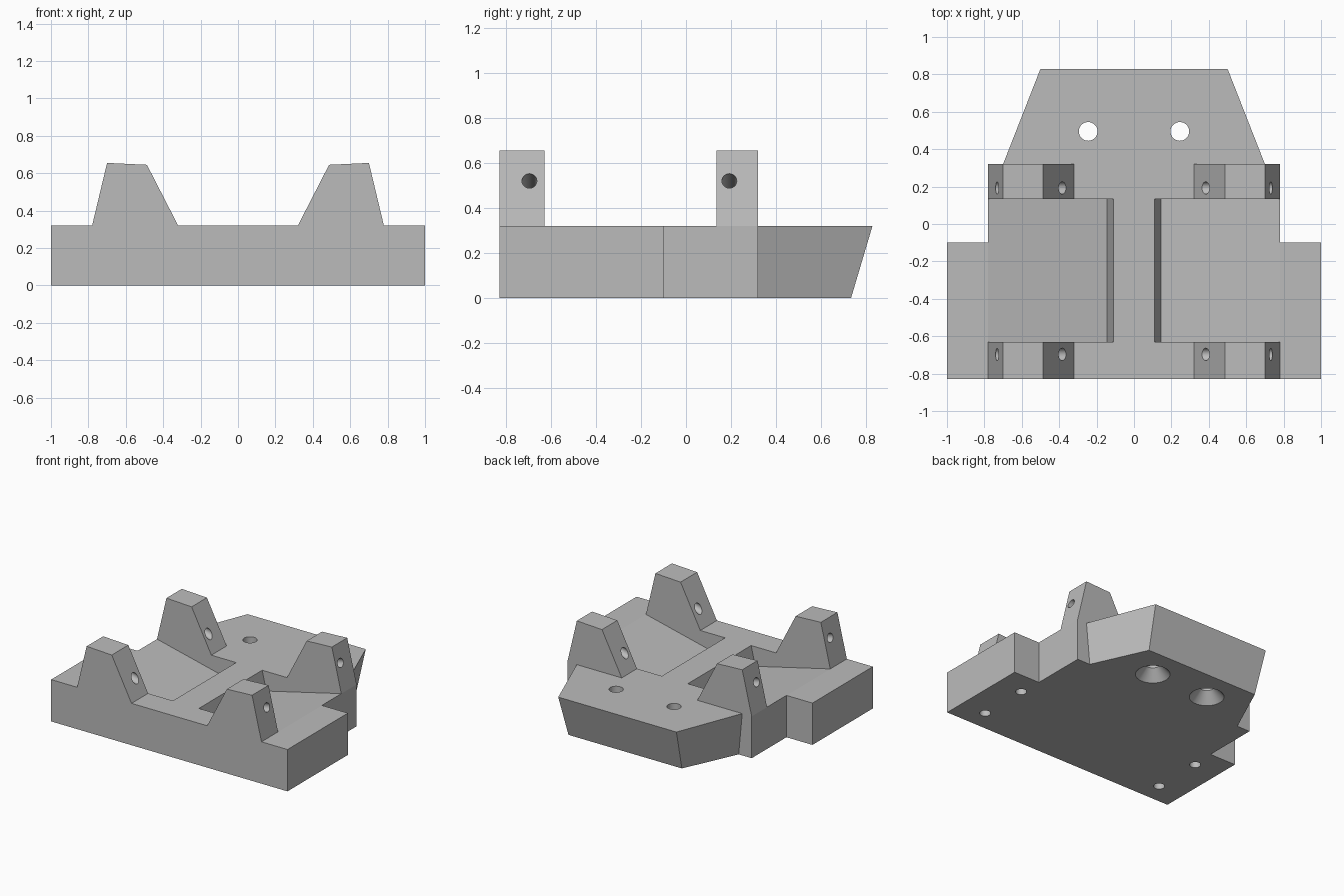
import bpy, bmesh, math
from mathutils import Vector

cube = bpy.data.objects.get("Cube")
if cube:
    bpy.data.objects.remove(cube, do_unlink=True)

TOP = 0.32
grey = bpy.data.materials.new("plain_grey")
grey.use_nodes = True
COLOR = (0.5, 0.5, 0.5, 1)
grey.diffuse_color = COLOR
grey.node_tree.nodes["Principled BSDF"].inputs["Base Color"].default_value = COLOR


def loft(name, ring_a, ring_b):
    """Solid between two matching rings of 3D points."""
    bm = bmesh.new()
    a = [bm.verts.new(p) for p in ring_a]
    b = [bm.verts.new(p) for p in ring_b]
    bm.faces.new(a)
    bm.faces.new(b)
    for i in range(len(a)):
        j = (i + 1) % len(a)
        bm.faces.new((a[i], a[j], b[j], b[i]))
    bmesh.ops.recalc_face_normals(bm, faces=bm.faces)
    mesh = bpy.data.meshes.new(name)
    bm.to_mesh(mesh)
    bm.free()
    obj = bpy.data.objects.new(name, mesh)
    bpy.context.collection.objects.link(obj)
    mesh.materials.append(grey)
    return obj


def prism(name, profile, side, y0, y1):
    """Profile in x and z, pushed along y; side mirrors it in x."""
    return loft(name, [(side * x, y0, z) for x, z in profile],
                [(side * x, y1, z) for x, z in profile])


def cone(name, start, end, r0, r1, sides=48):
    """Round bar or cone between two points."""
    start, end = Vector(start), Vector(end)
    turn = (end - start).to_track_quat('Z', 'Y')
    ring = [Vector((math.cos(t), math.sin(t), 0))
            for t in (2 * math.pi * i / sides for i in range(sides))]
    return loft(name, [start + turn @ (p * r0) for p in ring],
                [end + turn @ (p * r1) for p in ring])


def combine(target, tool, operation):
    mod = target.modifiers.new(operation.lower(), 'BOOLEAN')
    mod.operation = operation
    mod.solver = 'EXACT'
    mod.object = tool
    bpy.context.view_layer.objects.active = target
    bpy.ops.object.modifier_apply(modifier=mod.name)
    bpy.data.objects.remove(tool, do_unlink=True)


def mirrored(half):
    return half + [(-x, y) for x, y in reversed(half)]


# Base plate, with the tail undercut
front = [(1, -0.83), (1, -0.1), (0.78, -0.1), (0.78, 0.32)]
upper = mirrored(front + [(0.70, 0.32), (0.50, 0.83)])
lower = mirrored(front + [(0.67, 0.32), (0.48, 0.735)])
base = loft("mounting_base", [(x, y, 0) for x, y in lower],
            [(x, y, TOP) for x, y in upper])

# Four upright brackets, rooted in the plate
bracket = [(0.77, 0.25), (0.78, TOP), (0.70, 0.655), (0.487, 0.645),
           (0.32, TOP), (0.33, 0.25)]
for side in (1, -1):
    for y0, y1 in ((-0.83, -0.63), (0.135, 0.32)):
        combine(base, prism("bracket", bracket, side, y0, y1), 'UNION')

# Sloping pockets between the brackets
pocket = [(0.865, 0.34), (0.78, TOP), (0.145, 0.17), (0.11, TOP), (0.105, 0.34)]
for side in (1, -1):
    combine(base, prism("pocket_cutter", pocket, side, -0.63, 0.135), 'DIFFERENCE')

for side in (1, -1):
    # Tilted pin holes through the brackets
    for y in (-0.697, 0.193):
        hole = cone("pin_hole_cutter", (side * 0.945, y, 0.567),
                    (side * 0.245, y, 0.413), 0.033, 0.033)
        combine(base, hole, 'DIFFERENCE')
    # Countersunk screw holes in the tail
    x, y = side * 0.245, 0.495
    combine(base, cone("screw_cutter", (x, y, -0.1), (x, y, 0.4), 0.05, 0.05), 'DIFFERENCE')
    combine(base, cone("sink_cutter", (x, y, -0.01), (x, y, 0.08), 0.13, 0.05), 'DIFFERENCE')
    # Blind holes underneath
    for y in (-0.67, -0.28):
        x = side * 0.79
        combine(base, cone("blind_cutter", (x, y, -0.1), (x, y, 0.15), 0.039, 0.039), 'DIFFERENCE')

bpy.ops.object.select_all(action='DESELECT')
base.select_set(True)
bpy.context.view_layer.objects.active = base
bpy.ops.object.shade_smooth_by_angle(angle=math.radians(10))
